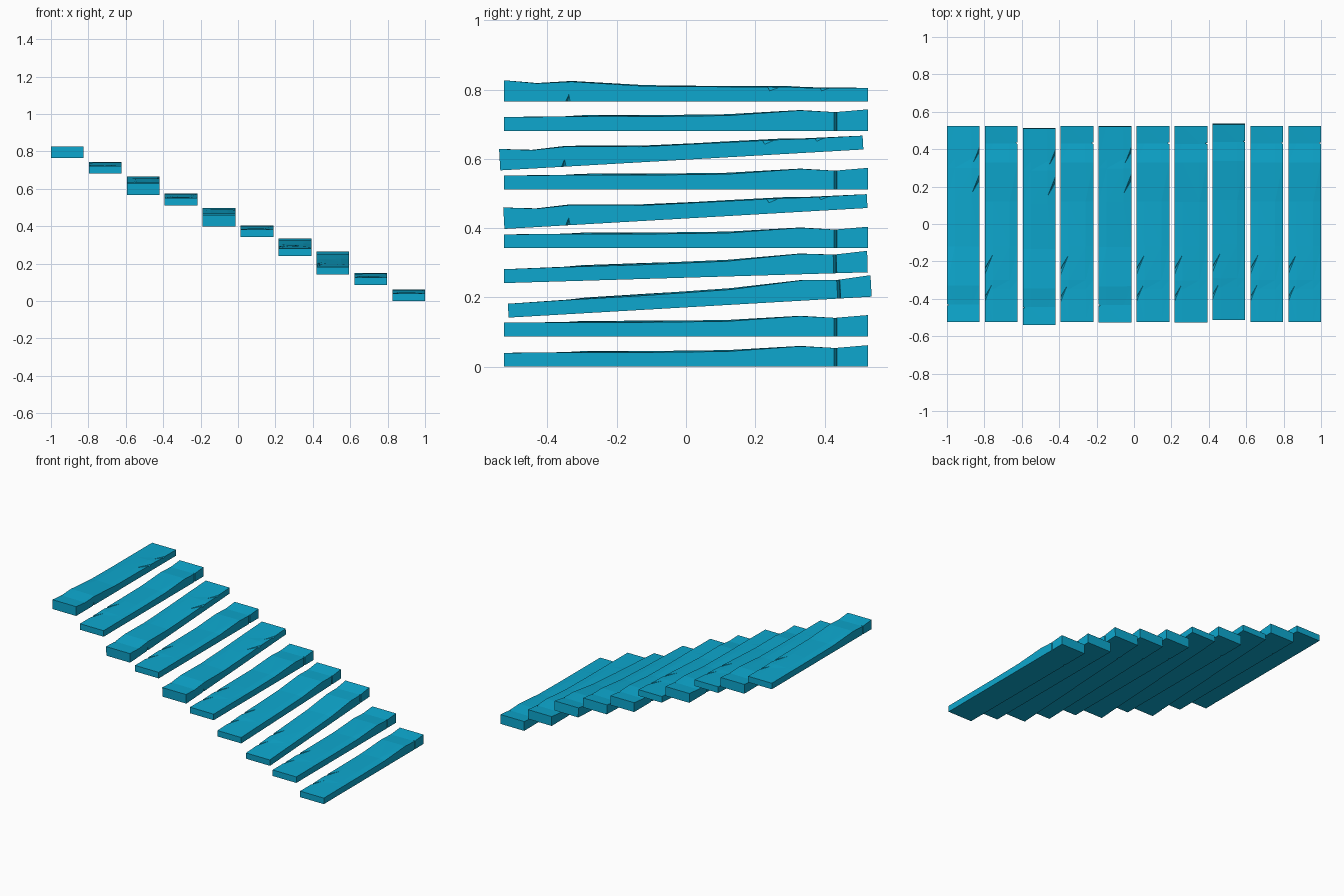
import bpy, bmesh, math

if "Cube" in bpy.data.objects:
    bpy.data.objects.remove(bpy.data.objects["Cube"])

mat = bpy.data.materials.new("plank_blue")
mat.diffuse_color = (0.004, 0.39, 0.62, 1)
mat.use_nodes = True
mat.node_tree.nodes["Principled BSDF"].inputs["Base Color"].default_value = mat.diffuse_color
HW, HL = 0.0875, 0.525


def hull(name, pts):
    """Convex solid used as a cutter."""
    bm = bmesh.new()
    for p in pts:
        bm.verts.new(p)
    bmesh.ops.convex_hull(bm, input=bm.verts)
    bmesh.ops.recalc_face_normals(bm, faces=bm.faces)
    me = bpy.data.meshes.new(name)
    bm.to_mesh(me)
    bm.free()
    ob = bpy.data.objects.new(name, me)
    bpy.context.collection.objects.link(ob)
    ob.hide_render = True
    return ob


def plank_blank():
    """Worn board: y stations with top heights at four columns across."""
    cols = (-HW, -0.045, 0.045, HW)
    stations = [
        (-HL, 0.040, 0.040, 0.040, 0.040),
        (-0.35, 0.040, 0.042, 0.042, 0.041),
        (-0.30, 0.042, 0.045, 0.043, 0.041),
        (-0.12, 0.043, 0.046, 0.045, 0.041),
        (0.12, 0.045, 0.046, 0.048, 0.044),
        (0.33, 0.058, 0.059, 0.060, 0.059),
        (0.43, 0.053, 0.053, 0.054, 0.054),
        (HL, 0.062, 0.062, 0.062, 0.062),
    ]
    bm = bmesh.new()
    top = [[bm.verts.new((x, s[0], z)) for x, z in zip(cols, s[1:])] for s in stations]
    bot = [[bm.verts.new((x, s[0], 0)) for x in cols] for s in stations]
    for j in range(len(stations) - 1):
        for i in range(3):
            bm.faces.new((top[j][i], top[j][i+1], top[j+1][i+1], top[j+1][i]))
            bm.faces.new((bot[j][i], bot[j+1][i], bot[j+1][i+1], bot[j][i+1]))
        for i in (0, 3):
            bm.faces.new((top[j][i], top[j+1][i], bot[j+1][i], bot[j][i]))
    for j in (0, -1):
        for i in range(3):
            bm.faces.new((top[j][i], top[j][i+1], bot[j][i+1], bot[j][i]))
    bmesh.ops.triangulate(bm, faces=bm.faces)
    bmesh.ops.recalc_face_normals(bm, faces=bm.faces)
    me = bpy.data.meshes.new("plank_blank")
    bm.to_mesh(me)
    bm.free()
    ob = bpy.data.objects.new("plank_blank", me)
    bpy.context.collection.objects.link(ob)
    return ob


def chip(y):
    """Shallow diagonal chip running in from the left top edge."""
    return hull("chip_cutter", [
        (-0.092, y - 0.065, 0.07), (-0.092, y - 0.01, 0.07),
        (-0.048, y + 0.045, 0.07), (-0.048, y + 0.065, 0.07),
        (-0.092, y - 0.06, 0.041), (-0.092, y - 0.03, 0.030),
        (-0.048, y + 0.05, 0.044)])


blank = plank_blank()
cutters = [chip(-0.22), chip(-0.37)]
# crack through the right edge and small split low on the left edge
cutters.append(hull("crack_cutter", [(x, y, z) for z in (-0.01, 0.08) for x, y in
                                     ((0.09, 0.425), (0.09, 0.436), (0.077, 0.434))]))
cutters.append(hull("split_cutter", [(-0.09, 0.332, -0.004), (-0.09, 0.352, -0.004),
                                     (-0.09, 0.337, 0.028), (-0.078, 0.342, -0.004)]))
for c in cutters:
    m = blank.modifiers.new("cut", 'BOOLEAN')
    m.operation, m.object, m.solver = 'DIFFERENCE', c, 'EXACT'
bpy.context.view_layer.update()
mesh = bpy.data.meshes.new_from_object(
    blank.evaluated_get(bpy.context.evaluated_depsgraph_get()))
mesh.name = "plank"
mesh.materials.clear()
mesh.materials.append(mat)
for o in cutters + [blank]:
    bpy.data.objects.remove(o)

# ten floating steps: y, bottom height, tilt in degrees, turned end for end
steps = [(0, 0.765, 0, 1), (0, 0.681, 0, 0), (-0.012, 0.597, 3.3, 1),
         (0, 0.512, 0, 0), (0, 0.428, 3.3, 1), (0, 0.342, 0, 0),
         (0, 0.257, 1.7, 0), (0.012, 0.172, 3.3, 0), (0, 0.087, 0, 0), (0, 0, 0, 0)]
for i, (y, z, tilt, flip) in enumerate(steps):
    ob = bpy.data.objects.new(f"step_plank_{i + 1}", mesh)
    bpy.context.collection.objects.link(ob)
    ob.location = (-0.9125 + i * 1.825 / 9, y, z)
    ob.rotation_euler = (math.radians(-tilt if flip else tilt), 0, math.pi * flip)
    if flip:  # local tilt happens before the turn, so its sign is reversed
        ob.rotation_mode = 'XYZ'
